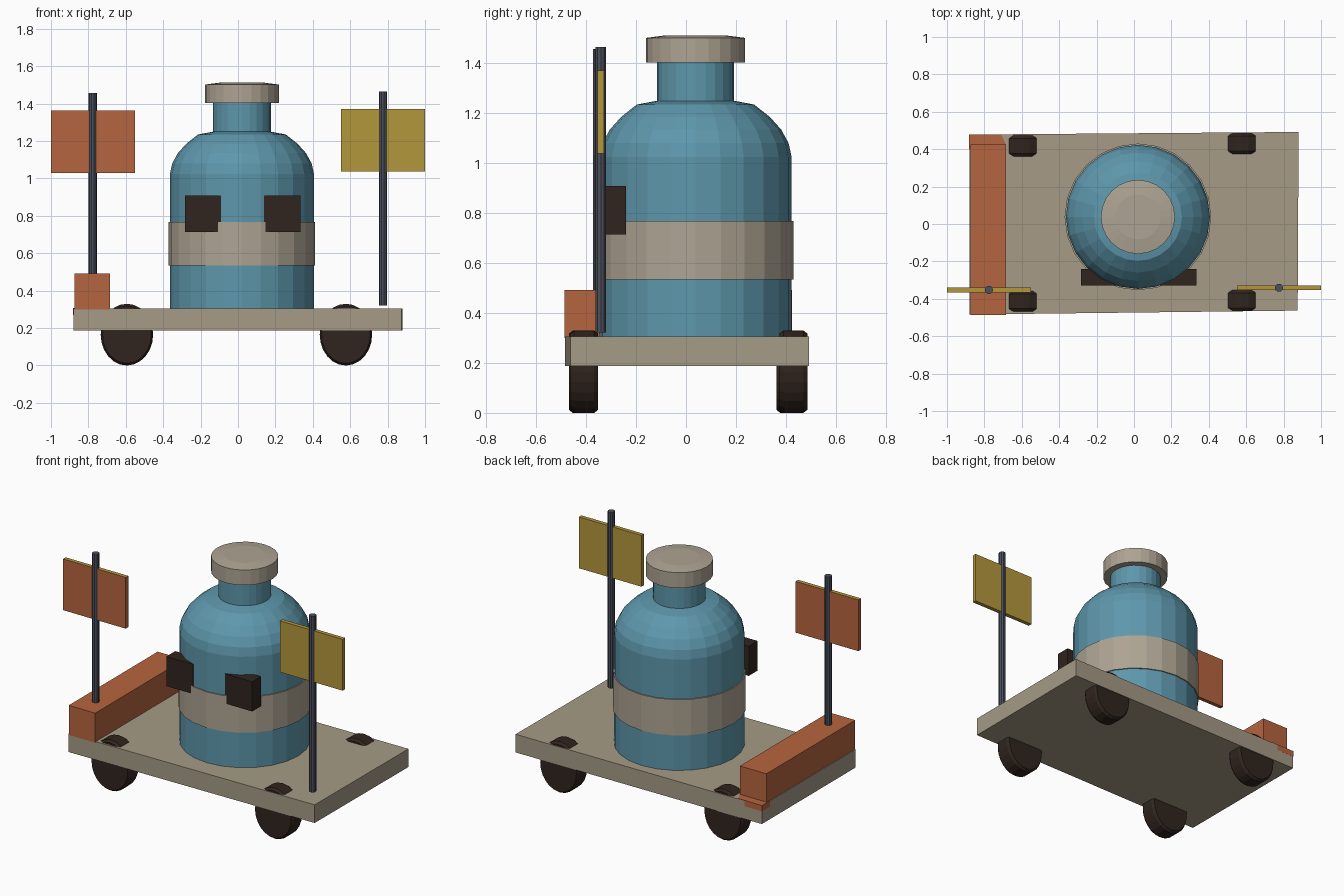
import bpy, bmesh, math

if "Cube" in bpy.data.objects:
    bpy.data.objects.remove(bpy.data.objects["Cube"])


def material(name, rgb):
    m = bpy.data.materials.new(name)
    m.diffuse_color = (*rgb, 1)
    m.use_nodes = True
    m.node_tree.nodes["Principled BSDF"].inputs["Base Color"].default_value = m.diffuse_color
    return m


TAN = material("tan", (0.38, 0.33, 0.24))
CREAM = material("cream", (0.42, 0.37, 0.29))
BLUE = material("blue", (0.11, 0.31, 0.41))
ORANGE = material("orange", (0.47, 0.13, 0.05))
YELLOW = material("yellow", (0.45, 0.31, 0.045))
DARK = material("dark", (0.03, 0.018, 0.013))
STEEL = material("steel", (0.07, 0.08, 0.107))


def finish(name, bm, *mats):
    bmesh.ops.recalc_face_normals(bm, faces=bm.faces)
    me = bpy.data.meshes.new(name)
    bm.to_mesh(me)
    bm.free()
    for m in mats:
        me.materials.append(m)
    ob = bpy.data.objects.new(name, me)
    bpy.context.collection.objects.link(ob)
    return ob


def prism(name, outline, z0, z1, mat):
    """Vertical prism over an xy outline."""
    bm = bmesh.new()
    low = [bm.verts.new((x, y, z0)) for x, y in outline]
    top = [bm.verts.new((x, y, z1)) for x, y in outline]
    bm.faces.new(low)
    bm.faces.new(top)
    n = len(outline)
    for i in range(n):
        j = (i + 1) % n
        bm.faces.new((low[i], low[j], top[j], top[i]))
    return finish(name, bm, mat)


def box(name, x0, x1, y0, y1, z0, z1, mat):
    return prism(name, [(x0, y0), (x1, y0), (x1, y1), (x0, y1)], z0, z1, mat)


def lathe(name, profile, sides, mat, loc):
    """Closed solid turned around z from (radius, height) points."""
    bm = bmesh.new()
    rings = []
    for r, z in profile:
        rings.append([bm.verts.new((r * math.cos(a), r * math.sin(a), z))
                      for a in (2 * math.pi * i / sides for i in range(sides))])
    for a, b in zip(rings, rings[1:]):
        for i in range(sides):
            j = (i + 1) % sides
            bm.faces.new((a[i], a[j], b[j], b[i]))
    bm.faces.new(rings[0])
    bm.faces.new(rings[-1])
    ob = finish(name, bm, mat)
    ob.location = loc
    return ob


# Flat cart deck, very slightly out of square
prism("deck", [(-0.88, -0.484), (0.875, -0.463), (0.88, 0.492), (-0.88, 0.478)],
      0.187, 0.305, TAN)

# Four wheels poking through the deck
WHEEL = [(0.153, -0.056), (0.165, -0.04), (0.165, 0.04), (0.153, 0.056)]
for label, x, y in (("front_left", -0.594, -0.413), ("front_right", 0.577, -0.408),
                    ("back_left", -0.594, 0.418), ("back_right", 0.577, 0.43)):
    w = lathe(label + "_wheel", WHEEL, 24, DARK, (x, y, 0.165))
    w.rotation_euler.x = math.pi / 2
    w.scale.x = 0.85

# Orange bench along the left end, with its low foot plate
box("bench", -0.875, -0.685, -0.487, 0.425, 0.30, 0.492, ORANGE)
prism("bench_foot", [(-0.882, 0.40), (-0.685, 0.40), (-0.685, 0.425),
                     (-0.71, 0.479), (-0.882, 0.479)], 0.27, 0.308, ORANGE)

# Bottle-shaped tank with band and cap
CENTRE = (0.021, 0.038, 0)
lathe("tank", [(0.385, 0.30), (0.385, 1.025), (0.373, 1.08), (0.343, 1.135),
               (0.298, 1.185), (0.235, 1.235), (0.155, 1.25), (0.155, 1.42)],
      24, BLUE, CENTRE)
lathe("tank_band", [(0.392, 0.535), (0.392, 0.768)], 24, CREAM, CENTRE)
lathe("tank_cap", [(0.198, 1.403), (0.198, 1.502), (0.12, 1.512)], 24, CREAM, CENTRE)

# Two dark blocks on the tank front
box("left_block", -0.283, -0.091, -0.33, -0.24, 0.715, 0.908, DARK)
box("right_block", 0.138, 0.333, -0.33, -0.24, 0.715, 0.908, DARK)

# Sign poles and boards
for label, x, y, z0, z1, mat in (("left", -0.776, -0.352, 0.325, 1.457, ORANGE),
                                 ("right", 0.775, -0.341, 0.322, 1.465, YELLOW)):
    lathe(label + "_pole", [(0.022, z0), (0.022, z1)], 10, STEEL, (x, y, 0))
    board = box(label + "_sign", x - 0.225, x + 0.225, y - 0.013, y + 0.013,
                z1 - 0.427, z1 - 0.094, mat)
    # Upper edge of each board is yellow
    board.data.materials.append(YELLOW)
    for f in board.data.polygons:
        if f.normal.z > 0.9:
            f.material_index = 1
